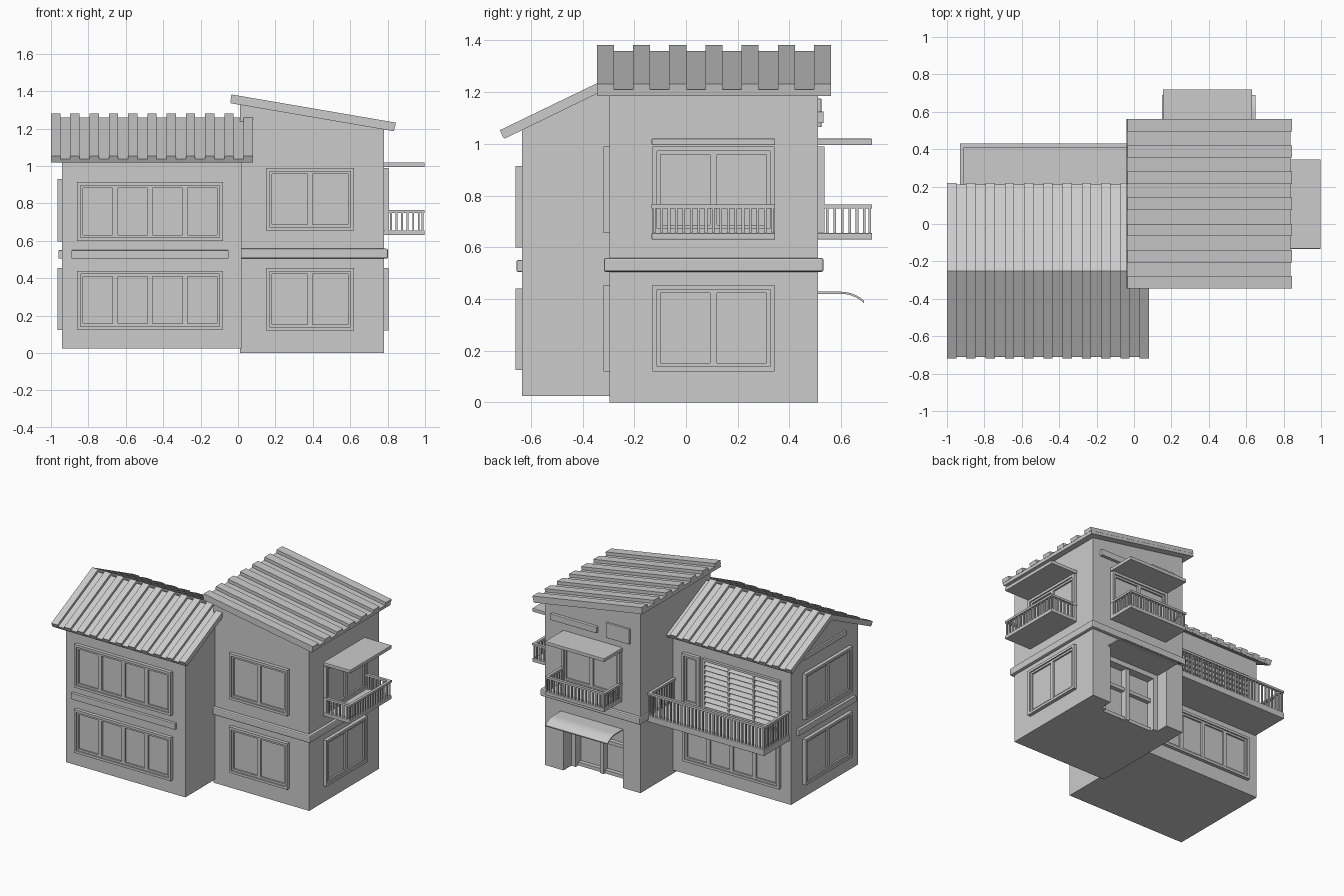
import bpy, bmesh, math
from mathutils import Vector

if "Cube" in bpy.data.objects:
    bpy.data.objects.remove(bpy.data.objects["Cube"])

# ---------- helpers ----------
def finish(bm, name, bevel=0):
    bmesh.ops.recalc_face_normals(bm, faces=bm.faces)
    me = bpy.data.meshes.new(name)
    bm.to_mesh(me)
    bm.free()
    ob = bpy.data.objects.new(name, me)
    bpy.context.collection.objects.link(ob)
    if bevel:
        m = ob.modifiers.new("bevel", 'BEVEL')
        m.width, m.segments = bevel, 2
    return ob

def add_box(bm, lo, hi):
    r = bmesh.ops.create_cube(bm, size=1)
    for v in r['verts']:
        v.co = Vector([(a + b) / 2 + c * abs(b - a) for a, b, c in zip(lo, hi, v.co)])

def add_prism(bm, pts, axis, w0, w1):
    """Extrude a profile along x (profile is y,z) or along y (profile is x,z)."""
    put = (lambda p, w: (w, p[0], p[1])) if axis == 'x' else (lambda p, w: (p[0], w, p[1]))
    a = [bm.verts.new(put(p, w0)) for p in pts]
    b = [bm.verts.new(put(p, w1)) for p in pts]
    bm.faces.new(a)
    bm.faces.new(b)
    for i in range(len(pts)):
        j = (i + 1) % len(pts)
        bm.faces.new((a[i], a[j], b[j], b[i]))

def prism(name, pts, axis, w0, w1):
    bm = bmesh.new()
    add_prism(bm, pts, axis, w0, w1)
    return finish(bm, name)

# A wall is (axis it faces along, plane position, outward sign)
L_FRONT, L_LEFT, L_BACK = ('y', -0.635, -1), ('x', -0.94, -1), ('y', 0.135, 1)
R_FRONT, R_RIGHT, R_BACK = ('y', -0.295, -1), ('x', 0.78, 1), ('y', 0.51, 1)

def wall_box(bm, wall, u0, u1, z0, z1, d0, d1):
    axis, p, s = wall
    a, b = sorted((p + s * d0, p + s * d1))
    if axis == 'y':
        add_box(bm, (u0, a, z0), (u1, b, z1))
    else:
        add_box(bm, (a, u0, z0), (b, u1, z1))

def frame(bm, wall, u0, u1, z0, z1, t, d):
    wall_box(bm, wall, u0, u1, z0, z0 + t, -0.01, d)
    wall_box(bm, wall, u0, u1, z1 - t, z1, -0.01, d)
    wall_box(bm, wall, u0, u0 + t, z0 + t, z1 - t, -0.01, d)
    wall_box(bm, wall, u1 - t, u1, z0 + t, z1 - t, -0.01, d)

def window(name, wall, u0, u1, z0, z1, n):
    """Raised outer frame holding n sashes with recessed panes."""
    bm = bmesh.new()
    t = 0.018
    frame(bm, wall, u0, u1, z0, z1, t, 0.025)
    wall_box(bm, wall, u0 + t, u1 - t, z0 + t, z1 - t, -0.01, 0.004)
    w = (u1 - u0 - 2 * t) / n
    for i in range(n):
        a = u0 + t + i * w
        frame(bm, wall, a, a + w, z0 + t, z1 - t, 0.014, 0.016)
    return finish(bm, name)

def plate(name, wall, u0, u1, z0, z1, d, bevel=0.003):
    bm = bmesh.new()
    wall_box(bm, wall, u0, u1, z0, z1, -0.01, d)
    return finish(bm, name, bevel)

def balcony(name, wall, u0, u1, depth, z0, z1, zr):
    """Floor slab, top rail on three sides and thin balusters."""
    bm = bmesh.new()
    wall_box(bm, wall, u0, u1, z0, z1, 0, depth)
    finish(bm, name + "_floor", 0.003)
    bm = bmesh.new()
    t = 0.02
    wall_box(bm, wall, u0, u1, zr - 0.015, zr, depth - t, depth)
    for a in (u0, u1 - t):
        wall_box(bm, wall, a, a + t, zr - 0.015, zr, 0, depth - t)
    b = 0.005
    n = round((u1 - u0) / 0.029)
    for i in range(n + 1):
        c = u0 + t / 2 + (u1 - u0 - t) * i / n
        wall_box(bm, wall, c - b, c + b, z1, zr - 0.015, depth - t / 2 - b, depth - t / 2 + b)
    m = round(depth / 0.03)
    for i in range(m):
        c = (depth - t / 2) * (i + 0.3) / m
        for e in (u0 + t / 2, u1 - t / 2):
            wall_box(bm, wall, e - b, e + b, z1, zr - 0.015, c - b, c + b)
    finish(bm, name + "_railing")

# ---------- left wing ----------
prism("left_wing_walls", [(-0.635, 0.025), (0.135, 0.025), (0.135, 1.055), (-0.25, 1.243),
                          (-0.635, 1.055)], 'x', -0.94, 0.02)

def chevron(eave_b, eave_t, zb, zt):
    c = -0.25
    (yb, b), (yt, t) = eave_b, eave_t
    return [(yb, b), (yt, t), (c, zt), (2 * c - yt, t), (2 * c - yb, b), (c, zb)]

prism("left_roof_sheet", chevron((-0.702, 1.02), (-0.711, 1.038), 1.24, 1.26), 'x', -0.998, 0.08)
bm = bmesh.new()
for i in range(11):
    x = -1.0 + 0.103 * i
    add_prism(bm, chevron((-0.707, 1.024), (-0.72, 1.053), 1.25, 1.28), 'x', x, x + 0.05)
finish(bm, "left_roof_ribs")

for k, z in (("lower", 0.125), ("upper", 0.6)):
    window("left_wing_front_window_" + k, L_FRONT, -0.86, -0.08, z, z + 0.315, 4)
    window("left_wing_side_window_" + k, L_LEFT, -0.54, 0.0, z - 0.003, z + 0.33, 2)
window("left_wing_back_window", L_BACK, -0.86, -0.08, 0.125, 0.44, 4)
plate("left_wing_front_band", L_FRONT, -0.89, -0.05, 0.505, 0.55, 0.02)
plate("left_wing_side_band", L_LEFT, -0.59, 0.07, 0.505, 0.55, 0.02)
plate("gable_bar", L_LEFT, -0.49, -0.01, 1.025, 1.06, 0.012)

# Terrace with door and louvred shutters
balcony("terrace", L_BACK, -0.93, 0.01, 0.295, 0.49, 0.535, 0.70)
window("terrace_door", L_BACK, -0.215, -0.075, 0.535, 0.91, 1)
bm = bmesh.new()
frame(bm, L_BACK, -0.86, -0.24, 0.54, 0.91, 0.016, 0.02)
for u in (-0.657, -0.453):
    wall_box(bm, L_BACK, u, u + 0.012, 0.55, 0.9, -0.01, 0.02)
for i in range(9):
    z = 0.565 + i * 0.038
    add_prism(bm, [(0.13, z + 0.026), (0.138, z + 0.026), (0.155, z), (0.147, z - 0.004)],
              'x', -0.85, -0.25)
finish(bm, "louvred_shutters")

# ---------- right tower ----------
tower = prism("tower_walls", [(0.01, 0), (0.78, 0), (0.78, 1.196), (0.01, 1.328)], 'y', -0.295, 0.51)
bm = bmesh.new()
add_box(bm, (0.15, 0.36, -0.1), (0.63, 0.6, 0.42))
cutter = finish(bm, "porch_cutter")
cutter.hide_render = True
cutter.hide_viewport = True
mod = tower.modifiers.new("porch", 'BOOLEAN')
mod.object, mod.operation, mod.solver = cutter, 'DIFFERENCE', 'EXACT'

# Lean-to roof
def lean(h0, h1, e=0.0):
    a, b = Vector((-0.041, 1.336)), Vector((0.834, 1.186))
    d = (b - a).normalized()
    n = Vector((-d.y, d.x))
    a, b = a - d * e, b + d * e
    return [tuple(p) for p in (a + n * h0, b + n * h0, b + n * h1, a + n * h1)]

prism("tower_roof_sheet", lean(0, 0.024), 'y', -0.343, 0.56)
bm = bmesh.new()
for i in range(7):
    y = -0.345 + 0.14 * i
    add_prism(bm, lean(0.02, 0.047, 0.002), 'y', y, y + 0.066)
finish(bm, "tower_roof_ribs")

# Belt around the tower
bm = bmesh.new()
add_box(bm, (0.0, -0.318, 0.505), (0.802, 0.532, 0.558))
finish(bm, "tower_belt", 0.008)

# Windows
for k, z in (("lower", 0.12), ("upper", 0.655)):
    window("tower_front_window_" + k, R_FRONT, 0.15, 0.62, z, z + 0.335, 2)
    window("tower_side_window_" + k, R_RIGHT, -0.13, 0.343, z, z + 0.335, 2)
window("tower_back_window", R_BACK, 0.16, 0.63, 0.655, 0.99, 2)

# Balconies and canopies
for k, w, u0, u1, d in (("side", R_RIGHT, -0.133, 0.345, 0.217), ("back", R_BACK, 0.155, 0.632, 0.21)):
    balcony(k + "_balcony", w, u0, u1, d, 0.63, 0.655, 0.765)
    plate(k + "_canopy", w, u0, u1, 0.995, 1.02, d)

# Panels high on the back wall
plate("back_wall_panel", R_BACK, 0.09, 0.28, 1.065, 1.175, 0.014)
plate("back_wall_bar", R_BACK, 0.35, 0.72, 1.08, 1.125, 0.022)

# Curved awning over the porch
arc = [(0.50, 0.428), (0.60, 0.428)] + [
    (0.60 + 0.13 * math.sin(a), 0.298 + 0.13 * math.cos(a)) for a in (0.15, 0.3, 0.45, 0.6, 0.76)]
awning = prism("porch_awning", arc + [(y - 0.001, z - 0.008) for y, z in reversed(arc)], 'x', 0.15, 0.65)

# Porch entrance: stepped jambs and glazed double door
PORCH = ('y', 0.36, 1)
bm = bmesh.new()
for u, w in ((0.15, 0.035), (0.595, 0.035)):
    wall_box(bm, PORCH, u, u + w, 0, 0.42, -0.01, 0.06)
wall_box(bm, PORCH, 0.185, 0.595, 0.385, 0.42, -0.01, 0.06)
wall_box(bm, PORCH, 0.38, 0.41, 0, 0.385, -0.01, 0.045)
for z in (0.0, 0.22):
    wall_box(bm, PORCH, 0.185, 0.595, z, z + 0.025, -0.01, 0.03)
finish(bm, "porch_door")
